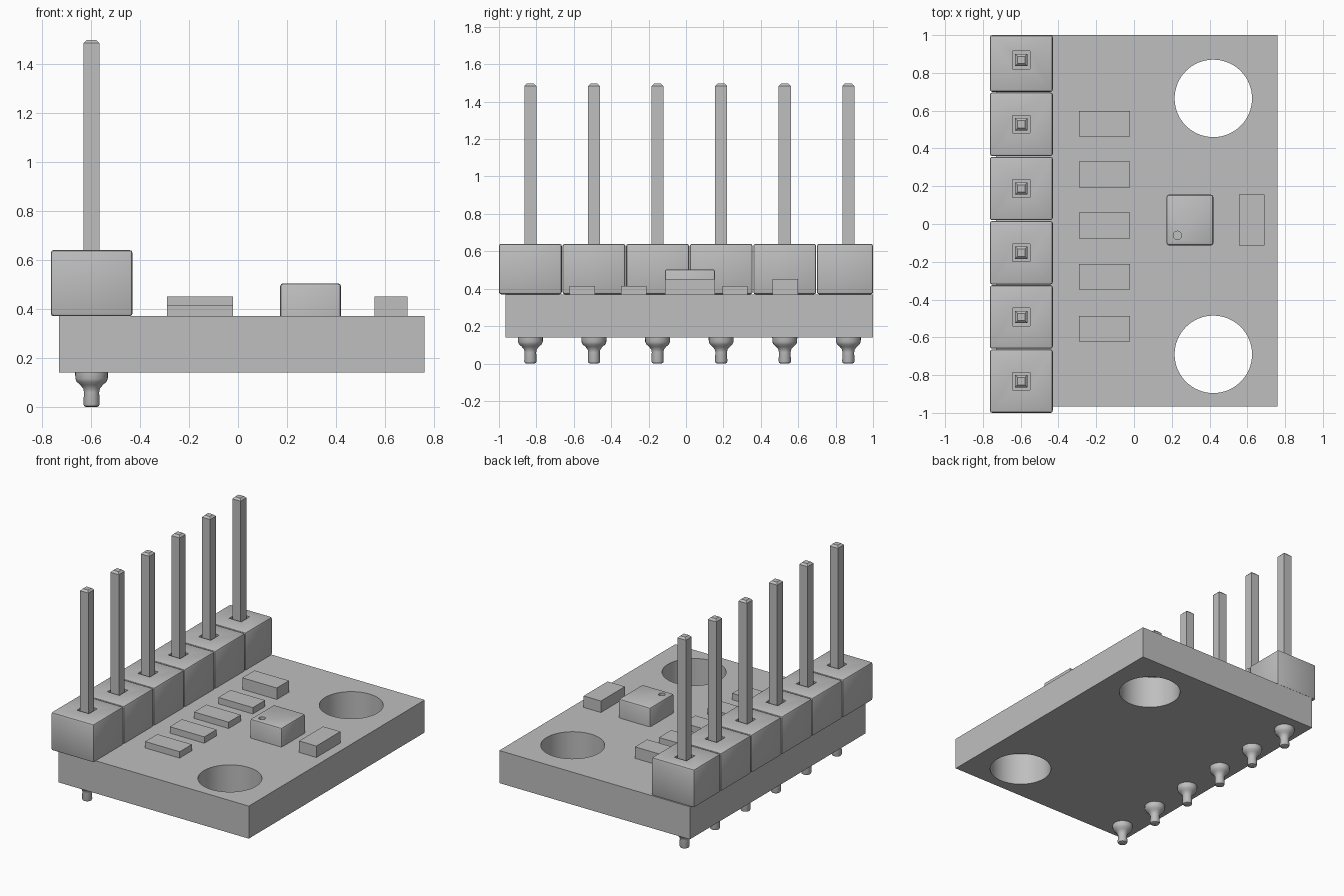
import bpy
import bmesh
from math import pi, cos, sin

old = bpy.data.objects.get("Cube")
if old:
    bpy.data.objects.remove(old, do_unlink=True)

# One plain grey for the whole model
grey = bpy.data.materials.new("plain_grey")
grey.use_nodes = True
COLOR = (0.52, 0.52, 0.52, 1)
grey.diffuse_color = COLOR
for node in grey.node_tree.nodes:
    if node.type == "BSDF_PRINCIPLED":
        node.inputs["Base Color"].default_value = COLOR


def finish(name, bm):
    bmesh.ops.recalc_face_normals(bm, faces=bm.faces)
    mesh = bpy.data.meshes.new(name)
    bm.to_mesh(mesh)
    bm.free()
    mesh.materials.append(grey)
    obj = bpy.data.objects.new(name, mesh)
    bpy.context.collection.objects.link(obj)
    return obj


def activate(obj):
    bpy.ops.object.select_all(action="DESELECT")
    obj.select_set(True)
    bpy.context.view_layer.objects.active = obj


def box(name, x, y, z, bevel=0, segments=2, keep_base=False):
    """Box between (low, high) pairs, optionally with rounded edges."""
    bm = bmesh.new()
    bmesh.ops.create_cube(bm, size=1)
    for v in bm.verts:
        v.co = [lo + (c + 0.5) * (hi - lo) for c, (lo, hi) in zip(v.co, (x, y, z))]
    if bevel:
        edges = [e for e in bm.edges
                 if not keep_base or max(v.co.z for v in e.verts) > z[0] + bevel]
        bmesh.ops.bevel(bm, geom=edges, offset=bevel, segments=segments,
                        profile=0.5, affect="EDGES")
    return finish(name, bm)


def lathe(name, x, y, profile, sides=24):
    """Closed solid turned from (radius, height) rings."""
    bm = bmesh.new()
    rings = [[bm.verts.new((x + r * cos(2 * pi * i / sides),
                            y + r * sin(2 * pi * i / sides), z))
              for i in range(sides)] for r, z in profile]
    for low, high in zip(rings, rings[1:]):
        for i in range(sides):
            j = (i + 1) % sides
            bm.faces.new((low[i], low[j], high[j], high[i]))
    bm.faces.new(rings[0])
    bm.faces.new(rings[-1])
    return finish(name, bm)


def cut(obj, cutter):
    cutter.hide_render = True
    mod = obj.modifiers.new("cut", "BOOLEAN")
    mod.operation = "DIFFERENCE"
    mod.solver = "EXACT"
    mod.object = cutter
    activate(obj)
    bpy.ops.object.modifier_apply(modifier=mod.name)
    bpy.data.objects.remove(cutter, do_unlink=True)


def smooth(obj):
    activate(obj)
    bpy.ops.object.shade_smooth_by_angle(angle=pi / 5)


BOTTOM, TOP = 0.14, 0.37

# Circuit board with two mounting holes
board = box("circuit_board", (-0.73, 0.76), (-0.965, 1), (BOTTOM, TOP))
for hole_y in (0.665, -0.69):
    cut(board, lathe("hole_cutter", 0.42, hole_y, [(0.205, 0), (0.205, 0.5)], 64))
smooth(board)

# Pin header: housing, square pin and solder joint for each position
PIN_X, PITCH, HALF = -0.597, 0.34, 0.0325
for i in range(6):
    y = -0.832 + i * PITCH
    housing = box(f"header_housing_{i + 1}", (-0.763, -0.43),
                  (y - 0.168, min(y + 0.168, 1)), (TOP, 0.64), 0.012)
    cut(housing, box("socket_cutter", (PIN_X - 0.047, PIN_X + 0.047),
                     (y - 0.047, y + 0.047), (0.58, 0.7)))
    smooth(housing)

    pin = box(f"header_pin_{i + 1}", (PIN_X - HALF, PIN_X + HALF),
              (y - HALF, y + HALF), (BOTTOM, 1.496))
    bm = bmesh.new()
    bm.from_mesh(pin.data)
    tip = [f for f in bm.faces if f.normal.z > 0.9]
    bmesh.ops.bevel(bm, geom=tip[0].edges[:], offset=0.013, segments=1,
                    affect="EDGES")
    bm.to_mesh(pin.data)
    bm.free()

    smooth(lathe(f"solder_joint_{i + 1}", PIN_X, y, [
        (0.022, 0), (0.03, 0.004), (0.033, 0.012), (0.031, 0.06), (0.034, 0.075),
        (0.046, 0.09), (0.06, 0.102), (0.066, 0.115), (0.067, BOTTOM)]))

# Row of resistors, the rearmost one taller
for i, (y, height) in enumerate([(-0.555, 0.415), (-0.28, 0.415), (-0.008, 0.415),
                                 (0.262, 0.415), (0.53, 0.451)]):
    box(f"resistor_{i + 1}", (-0.29, -0.02), (y - 0.068, y + 0.068), (TOP, height))

# Capacitor at the board edge
box("capacitor", (0.557, 0.692), (-0.113, 0.155), (TOP, 0.451))

# Sensor chip with an orientation dimple
chip = box("sensor_chip", (0.172, 0.42), (-0.113, 0.155), (TOP, 0.504), 0.012, 2, True)
cut(chip, lathe("dimple_cutter", 0.23, -0.06, [(0.022, 0.485), (0.022, 0.55)]))
smooth(chip)
